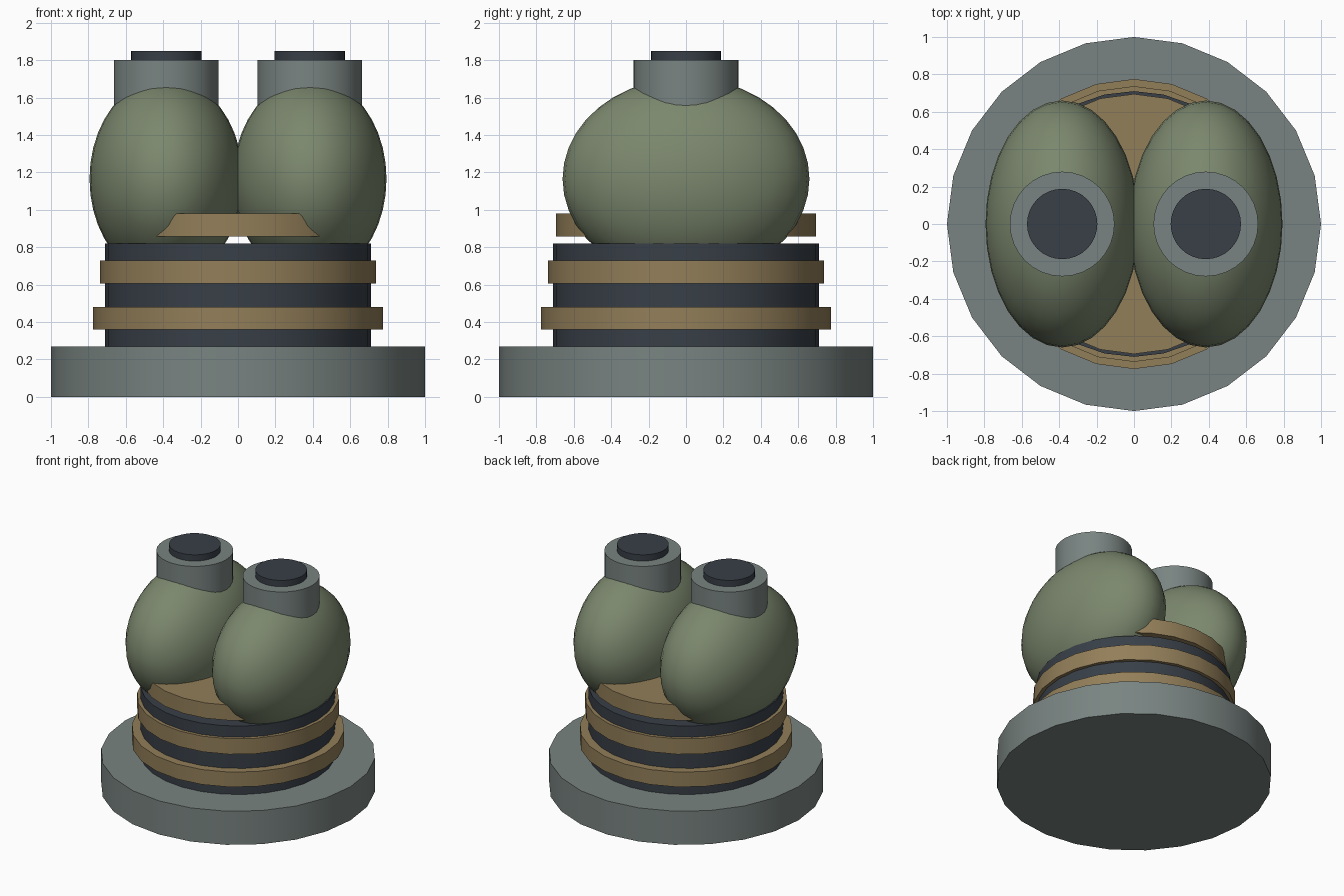
import bpy
from math import radians

cube = bpy.data.objects.get("Cube")
if cube:
    bpy.data.objects.remove(cube, do_unlink=True)


def make_material(name, rgb):
    mat = bpy.data.materials.new(name)
    mat.use_nodes = True
    colour = (*rgb, 1)
    mat.diffuse_color = colour
    mat.node_tree.nodes["Principled BSDF"].inputs["Base Color"].default_value = colour
    return mat


grey = make_material("steel grey", (0.19, 0.23, 0.22))
dark = make_material("dark slate", (0.04, 0.05, 0.064))
tan = make_material("brass tan", (0.29, 0.21, 0.10))
green = make_material("sage green", (0.20, 0.245, 0.155))


def finish(name, mat):
    obj = bpy.context.object
    obj.name = name
    obj.data.materials.append(mat)
    bpy.ops.object.shade_smooth_by_angle(angle=radians(35))
    return obj


def disc(name, mat, radius, bottom, top, sides=24, x=0):
    bpy.ops.mesh.primitive_cylinder_add(
        vertices=sides, radius=radius, depth=top - bottom,
        location=(x, 0, (bottom + top) / 2))
    return finish(name, mat)


def ellipsoid(name, mat, radii, location):
    bpy.ops.mesh.primitive_uv_sphere_add(
        segments=32, ring_count=20, radius=1, location=location)
    bpy.context.object.scale = radii
    bpy.ops.object.transform_apply(location=False, rotation=False, scale=True)
    return finish(name, mat)


# Base and banded drum
disc("base", grey, 1.0, 0, 0.27)
disc("drum", dark, 0.71, 0.25, 0.82, sides=28)
disc("lower_band", tan, 0.775, 0.36, 0.48)
disc("middle_band", tan, 0.737, 0.605, 0.73)
disc("upper_plate", tan, 0.695, 0.857, 0.98)

# Twin tanks, each with a collar and a cap
for side, sign in (("left", 1), ("right", -1)):
    x = sign * 0.384
    ellipsoid(side + "_tank", green, (0.41, 0.66, 0.54), (x, 0, 1.165))
    disc(side + "_collar", grey, 0.28, 1.5, 1.80, 32, x)
    disc(side + "_cap", dark, 0.188, 1.78, 1.85, 32, x)
